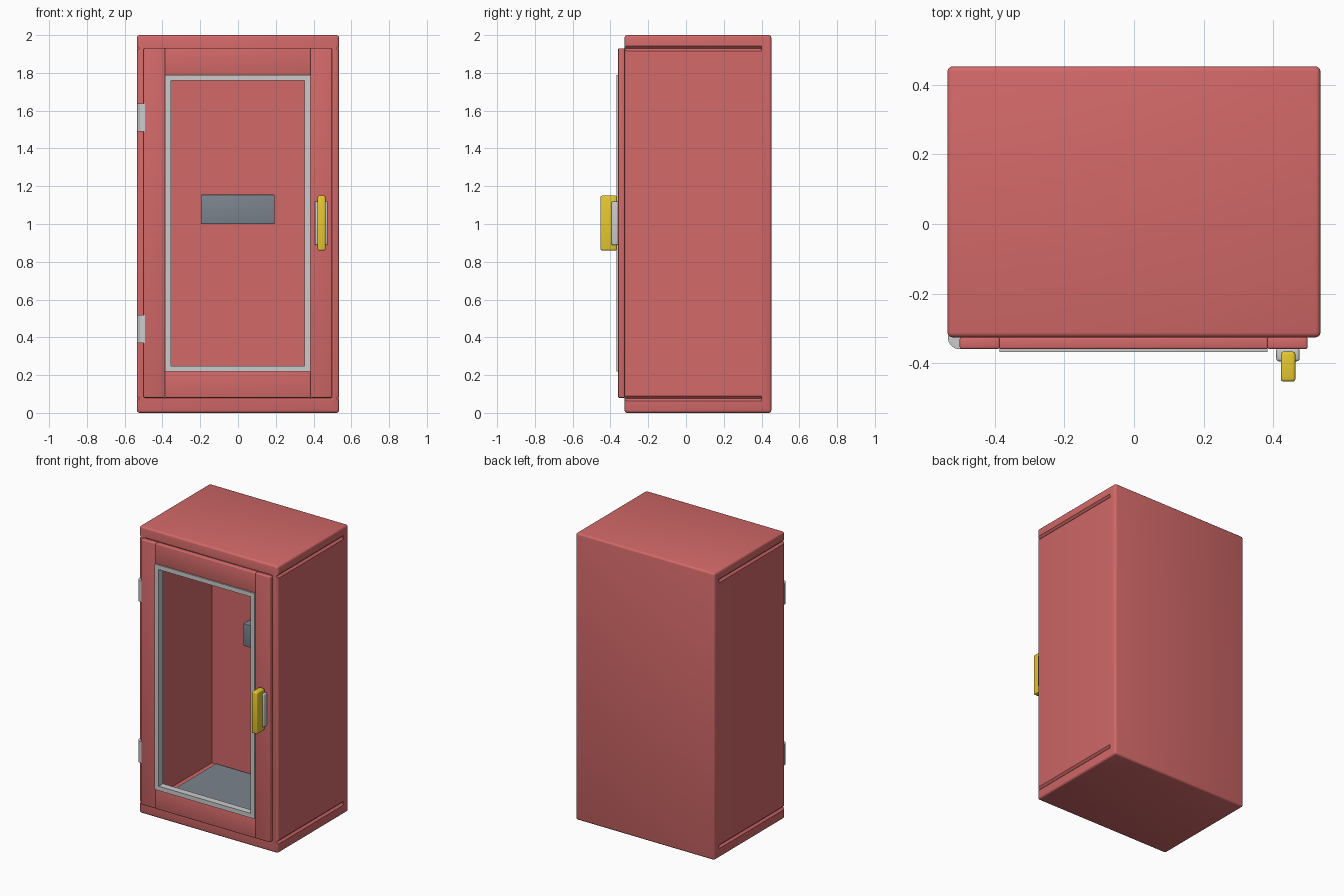
import bpy, bmesh, math

if "Cube" in bpy.data.objects:
    bpy.data.objects.remove(bpy.data.objects["Cube"])


def material(name, rgb):
    m = bpy.data.materials.new(name)
    m.diffuse_color = (*rgb, 1)
    m.use_nodes = True
    m.node_tree.nodes["Principled BSDF"].inputs["Base Color"].default_value = m.diffuse_color
    return m


RED = material("red_paint", (0.65, 0.14, 0.14))
YELLOW = material("yellow_grip", (0.80, 0.58, 0.03))
SLATE = material("slate", (0.20, 0.23, 0.27))


def finish(bm, name, mat=None, bevel=0.0, segments=3):
    bmesh.ops.recalc_face_normals(bm, faces=bm.faces)
    if bevel:
        bmesh.ops.bevel(bm, geom=bm.edges[:], offset=bevel, segments=segments,
                        profile=0.5, affect='EDGES')
    me = bpy.data.meshes.new(name)
    bm.to_mesh(me)
    bm.free()
    ob = bpy.data.objects.new(name, me)
    bpy.context.collection.objects.link(ob)
    if mat:
        me.materials.append(mat)
    return ob


def add_box(bm, x, y, z):
    vs = bmesh.ops.create_cube(bm, size=1)["verts"]
    for v in vs:
        for i, (a, b) in enumerate((x, y, z)):
            v.co[i] = a if v.co[i] < 0 else b


def box(name, x, y, z, mat=None, bevel=0.0):
    bm = bmesh.new()
    add_box(bm, x, y, z)
    return finish(bm, name, mat, bevel)


def prism(bm, base, offset):
    face = bm.faces.new([bm.verts.new(p) for p in base])
    ext = bmesh.ops.extrude_face_region(bm, geom=[face])["geom"]
    bmesh.ops.translate(bm, vec=offset,
                        verts=[g for g in ext if isinstance(g, bmesh.types.BMVert)])


def subtract(ob, cutter):
    cutter.hide_render = True
    cutter.hide_viewport = False
    m = ob.modifiers.new("cut", 'BOOLEAN')
    m.operation, m.solver, m.object = 'DIFFERENCE', 'EXACT', cutter
    bpy.context.view_layer.objects.active = ob
    bpy.ops.object.modifier_apply(modifier=m.name)
    bpy.data.objects.remove(cutter)


# Cabinet shell: hollow with an open front, seams along the sides
shell = box("cabinet_shell", (-0.535, 0.535), (-0.325, 0.452), (0, 2), RED, 0.014)
subtract(shell, box("cavity_cutter", (-0.487, 0.487), (-0.5, 0.41), (0.08, 1.93)))
bm = bmesh.new()
r = 0.013
for x in (-0.535, 0.535):
    for z in (0.077, 1.93):
        prism(bm, [(x - r, -0.4, z), (x, -0.4, z - r), (x + r, -0.4, z), (x, -0.4, z + r)],
              (0, 0.8, 0))
subtract(shell, finish(bm, "seam_cutter"))

# Interior floor mat and wall box
box("floor_mat", (-0.45, 0.45), (-0.30, 0.40), (0.07, 0.088), SLATE)
box("wall_box", (-0.197, 0.193), (0.34, 0.42), (1.0, 1.155), SLATE, 0.003)

# Door stiles and rails
for name, x in (("door_stile_left", (-0.50, -0.385)), ("door_stile_right", (0.382, 0.498))):
    box(name, x, (-0.359, -0.324), (0.08, 1.93), RED, 0.007)
for name, z in (("door_rail_bottom", (0.08, 0.222)), ("door_rail_top", (1.787, 1.93))):
    box(name, (-0.387, 0.384), (-0.359, -0.324), z, RED, 0.006)

# Window frame: closed rectangular ring
bm = bmesh.new()
rings = []
for inset, y in ((0, -0.367), (0.031, -0.367), (0.031, -0.32), (0, -0.32)):
    x0, x1, z0, z1 = -0.386 + inset, 0.383 - inset, 0.218 + inset, 1.79 - inset
    rings.append([bm.verts.new(p) for p in
                  ((x0, y, z0), (x1, y, z0), (x1, y, z1), (x0, y, z1))])
for i in range(4):
    a, b = rings[i], rings[(i + 1) % 4]
    for j in range(4):
        k = (j + 1) % 4
        bm.faces.new((a[j], a[k], b[k], b[j]))
finish(bm, "window_frame")

# Hinges with a rounded outer corner
for name, z in (("hinge_lower", 0.37), ("hinge_upper", 1.49)):
    bm = bmesh.new()
    arc = [(-0.5 - 0.034 * math.cos(t), -0.325 - 0.034 * math.sin(t), z)
           for t in [i * math.pi / 16 for i in range(9)]]
    prism(bm, arc + [(-0.492, -0.359, z), (-0.492, -0.32, z), (-0.534, -0.32, z)],
          (0, 0, 0.147))
    finish(bm, name)

# Door handle: mounting plate and yellow grip
box("handle_plate", (0.408, 0.475), (-0.394, -0.355), (0.888, 1.12), None, 0.008)
box("handle_grip", (0.421, 0.463), (-0.452, -0.366), (0.86, 1.15), YELLOW, 0.008)

# Smooth bevels, keep hard edges
for ob in bpy.context.scene.objects:
    ob.select_set(True)
bpy.context.view_layer.objects.active = shell
bpy.ops.object.shade_smooth_by_angle(angle=math.radians(35))
